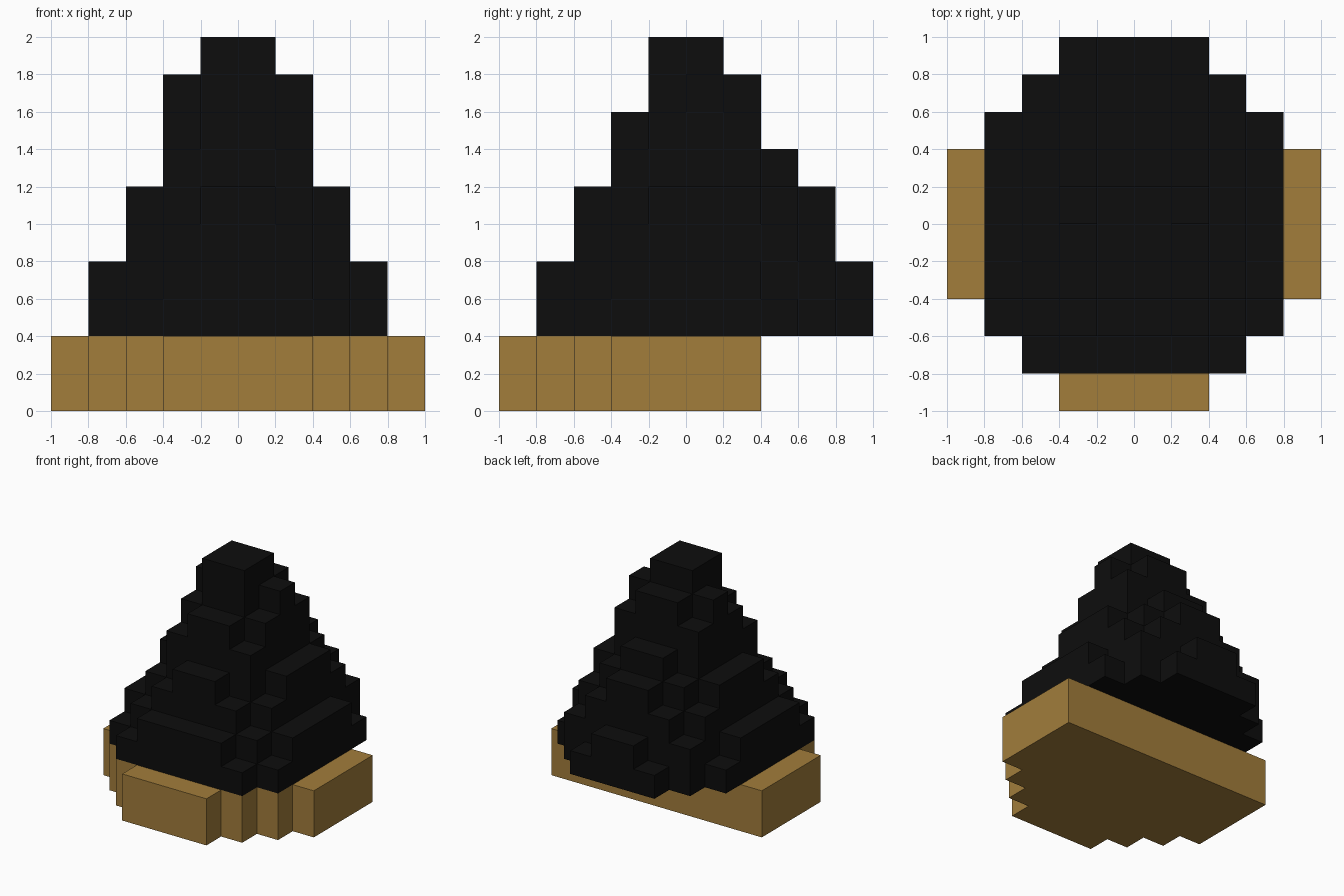
import bpy, bmesh
from mathutils import Vector

cube = bpy.data.objects.get("Cube")
if cube:
    bpy.data.objects.remove(cube, do_unlink=True)

CELL = 0.2


def make_material(name, colour):
    mat = bpy.data.materials.new(name)
    mat.use_nodes = True
    mat.diffuse_color = (*colour, 1)
    bsdf = next(n for n in mat.node_tree.nodes if n.type == 'BSDF_PRINCIPLED')
    bsdf.inputs["Base Color"].default_value = (*colour, 1)
    return mat


def block_object(name, rows, first_row, floor, mat):
    """Mirrored block terrain: each row lists column heights from the middle out."""
    cells = set()
    for j, row in enumerate(rows, first_row):
        for i, top in enumerate(row):
            for k in range(floor, top):
                cells |= {(i, j, k), (-i - 1, j, k)}

    bm = bmesh.new()
    for cell in cells:
        centre = Vector(cell) + Vector((0.5, 0.5, 0.5))
        for axis in range(3):
            for sign in (-1, 1):
                near = list(cell)
                near[axis] += sign
                if tuple(near) in cells:
                    continue
                # Exposed side of this block
                n, u = Vector(), Vector()
                n[axis] = sign / 2
                u[(axis + 1) % 3] = 0.5
                v = n.cross(u) * 2
                bm.faces.new([bm.verts.new((centre + n + a * u + b * v) * CELL)
                              for a, b in ((-1, -1), (1, -1), (1, 1), (-1, 1))])
    bmesh.ops.remove_doubles(bm, verts=bm.verts, dist=0.001)
    # Merge neighbouring flat faces into larger panels
    bmesh.ops.dissolve_limit(bm, angle_limit=0.01, verts=bm.verts, edges=bm.edges)
    bmesh.ops.triangulate(bm, faces=[f for f in bm.faces if len(f.verts) > 4])

    mesh = bpy.data.meshes.new(name)
    bm.to_mesh(mesh)
    bm.free()
    mesh.materials.append(mat)
    obj = bpy.data.objects.new(name, mesh)
    bpy.context.collection.objects.link(obj)
    return obj


tan = make_material("tan", (0.36, 0.205, 0.044))
black = make_material("near_black", (0.004, 0.004, 0.004))

# Base slab: rounded front, straight back
block_object("base_slab", [[2] * width for width in (2, 3, 4, 5, 5, 5, 5)], -5, 0, tan)

# Stepped mound, rows from front to back
mound_rows = [
    (4, 4, 3),
    (6, 5, 4, 3),
    (8, 7, 5, 4),
    (10, 8, 6, 4),
    (10, 9, 6, 4),
    (9, 8, 6, 4),
    (7, 6, 5, 3),
    (6, 5, 4),
    (4, 3),
]
block_object("stepped_mound", mound_rows, -4, 2, black)
